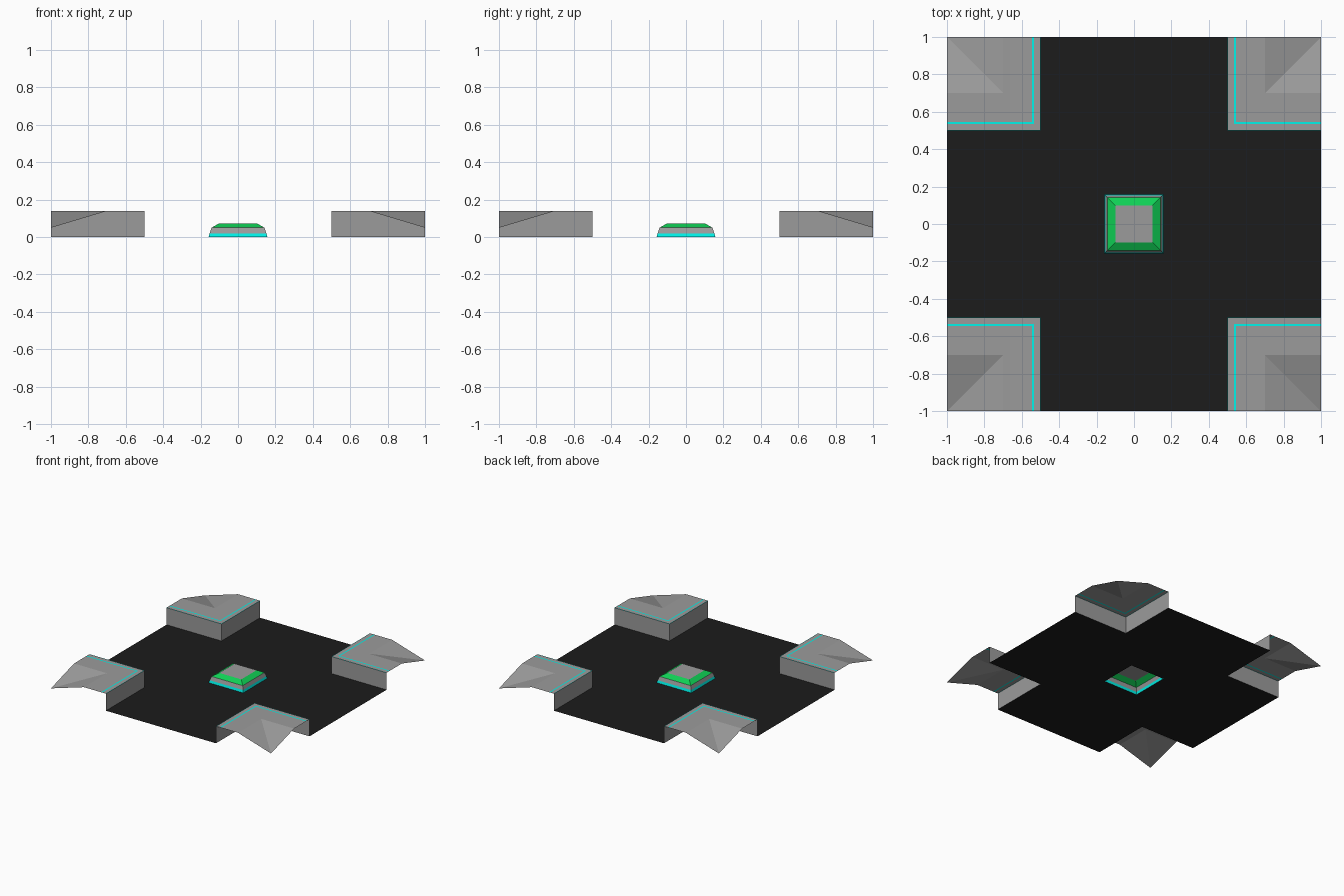
import bpy, bmesh

if "Cube" in bpy.data.objects:
    bpy.data.objects.remove(bpy.data.objects["Cube"])


def material(name, rgb):
    m = bpy.data.materials.new(name)
    m.diffuse_color = (*rgb, 1)
    m.use_nodes = True
    m.node_tree.nodes["Principled BSDF"].inputs["Base Color"].default_value = m.diffuse_color
    return m


DARK = material("asphalt", (0.0116, 0.0116, 0.0116))
CYAN = material("cyan_trim", (0.0, 0.9, 0.82))
GREEN = material("green_glow", (0.005, 0.63, 0.09))
GREY = material("plain_grey", (0.33, 0.33, 0.33))


def make(name, faces, mats):
    """faces: list of (points, material index)"""
    bm = bmesh.new()
    for pts, mi in faces:
        bm.faces.new([bm.verts.new(p) for p in pts]).material_index = mi
    bmesh.ops.remove_doubles(bm, verts=bm.verts, dist=1e-5)
    me = bpy.data.meshes.new(name)
    bm.to_mesh(me)
    bm.free()
    for m in mats:
        me.materials.append(m)
    ob = bpy.data.objects.new(name, me)
    bpy.context.collection.objects.link(ob)
    return ob


# Cross-shaped road with a square opening under the stud
R = 0.157
g = [-1, -0.5, -R, R, 0.5, 1]
cells = []
for i in range(5):
    for j in range(5):
        corner = i in (0, 4) and j in (0, 4)
        if corner or (i, j) == (2, 2):
            continue
        a, b, c, d = g[i], g[i + 1], g[j], g[j + 1]
        cells.append(([(a, c, 0), (b, c, 0), (b, d, 0), (a, d, 0)], 0))
make("road", cells, [DARK])

# Central stud: stacked square rings and a flat top
rings = [(R, 0), (0.152, 0.02), (0.142, 0.05), (0.1, 0.074)]


def square(h, z):
    return [(-h, -h, z), (h, -h, z), (h, h, z), (-h, h, z)]


stud = []
for k in range(3):
    lo, hi = square(*rings[k]), square(*rings[k + 1])
    for i in range(4):
        j = (i + 1) % 4
        stud.append(([lo[i], lo[j], hi[j], hi[i]], k))
stud.append((square(*rings[3]), 1))
make("centre_stud", stud, [CYAN, GREY, GREEN])

# Raised corner blocks: inner walls, L-shaped top bands, folded outer corner
H, LOW = 0.14, 0.05
bands = [(0.5, 0.503, 1), (0.503, 0.535, 0), (0.535, 0.545, 1), (0.545, 0.7, 0)]


def corner_block(name, sx, sy):
    f = [([(0.5, 0.5, 0), (0.5, 0.5, H), (0.5, 1, H), (0.5, 1, 0)], 0),
         ([(0.5, 0.5, 0), (1, 0.5, 0), (1, 0.5, H), (0.5, 0.5, H)], 0)]
    for a, b, m in bands:
        f.append(([(a, a, H), (1, a, H), (1, b, H), (b, b, H)], m))
        f.append(([(a, a, H), (b, b, H), (b, 1, H), (a, 1, H)], m))
    f.append(([(0.7, 0.7, H), (1, 0.7, H), (1, 1, LOW)], 0))
    f.append(([(0.7, 0.7, H), (1, 1, LOW), (0.7, 1, H)], 0))
    out = []
    for pts, m in f:
        p = [(x * sx, y * sy, z) for x, y, z in pts]
        out.append((p if sx * sy > 0 else p[::-1], m))
    make(name, out, [GREY, CYAN])


for sx, xn in ((-1, "left"), (1, "right")):
    for sy, yn in ((-1, "front"), (1, "back")):
        corner_block(f"corner_block_{yn}_{xn}", sx, sy)
